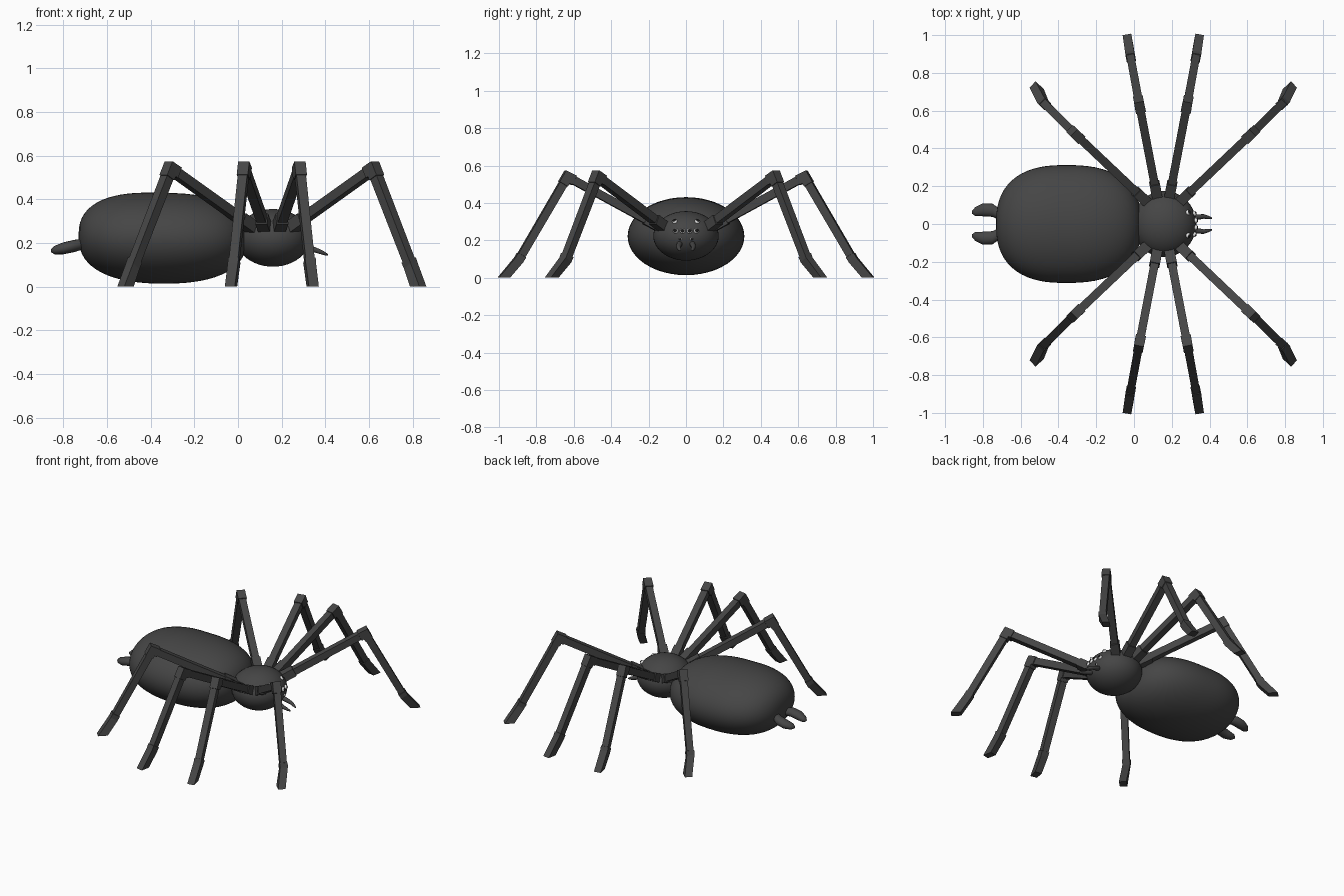
import bpy, bmesh
from math import sin, cos, pi
from mathutils import Vector

if "Cube" in bpy.data.objects:
    bpy.data.objects.remove(bpy.data.objects["Cube"], do_unlink=True)


def material(name, rgb):
    m = bpy.data.materials.new(name)
    m.use_nodes = True
    m.diffuse_color = (*rgb, 1)
    m.node_tree.nodes["Principled BSDF"].inputs["Base Color"].default_value = (*rgb, 1)
    return m


GREY = material("dark grey", (0.06, 0.06, 0.06))
WHITE = material("eye white", (0.8, 0.8, 0.8))
BLACK = material("pupil black", (0.01, 0.01, 0.01))


def finish(bm, name, mats, smooth=True):
    bmesh.ops.recalc_face_normals(bm, faces=bm.faces)
    mesh = bpy.data.meshes.new(name)
    bm.to_mesh(mesh)
    bm.free()
    ob = bpy.data.objects.new(name, mesh)
    bpy.context.collection.objects.link(ob)
    for m in mats:
        mesh.materials.append(m)
    for p in mesh.polygons:
        p.use_smooth = smooth
    return ob


def loft(name, rings, smooth):
    """Skin a list of closed rings of points and cap both ends."""
    bm = bmesh.new()
    vs = [[bm.verts.new(p) for p in ring] for ring in rings]
    n = len(vs[0])
    for a, b in zip(vs, vs[1:]):
        for i in range(n):
            j = (i + 1) % n
            bm.faces.new((a[i], a[j], b[j], b[i]))
    bm.faces.new(vs[0])
    bm.faces.new(vs[-1])
    return finish(bm, name, [GREY], smooth)


def tube(name, path, sides, smooth=True, squash=1):
    """Round tube through (x, y, z, radius) stations running along x."""
    rings = [[(x, y + r * cos(2 * pi * i / sides), z + squash * r * sin(2 * pi * i / sides))
              for i in range(sides)] for x, y, z, r in path]
    return loft(name, rings, smooth)


# Abdomen: blunt egg, wider than tall
MID, BACK, FRONT = -0.36, 0.37, 0.40
stations = []
for k in range(33):
    t = -cos(pi * k / 32) * 0.9999
    r = 0.312 * (1 - abs(t) ** 2.5) ** 0.4
    x = MID + t * (BACK if t < 0 else FRONT)
    stations.append((x, 0, 0.222 - 0.012 * min(t, 0), r))
tube("abdomen", stations, 48, squash=0.667)

# Head
HEAD, SIZE = Vector((0.16, 0, 0.224)), Vector((0.17, 0.175, 0.132))
bm = bmesh.new()
bmesh.ops.create_uvsphere(bm, u_segments=40, v_segments=24, radius=1)
bmesh.ops.scale(bm, vec=SIZE, verts=bm.verts)
bmesh.ops.translate(bm, vec=HEAD, verts=bm.verts)
finish(bm, "head", [GREY])


def eye(name, y, z, r):
    dy, dz = y / SIZE.y, (z - HEAD.z) / SIZE.z
    spot = Vector((HEAD.x + SIZE.x * (1 - dy * dy - dz * dz) ** 0.5, y, z))
    out = Vector(((spot.x - HEAD.x) / SIZE.x ** 2, y / SIZE.y ** 2,
                  (z - HEAD.z) / SIZE.z ** 2)).normalized()
    bm = bmesh.new()
    bmesh.ops.create_uvsphere(bm, u_segments=16, v_segments=12, radius=r)
    for f in bm.faces:
        f.material_index = int(f.calc_center_median().z > 0.75 * r)
    turn = Vector((0, 0, 1)).rotation_difference(out).to_matrix()
    bmesh.ops.rotate(bm, matrix=turn, verts=bm.verts)
    bmesh.ops.translate(bm, vec=spot, verts=bm.verts)
    finish(bm, name, [WHITE, BLACK])


def leg(name, side, fore, joints):
    """Square-section leg; joints are (reach in x, y, z, width, tangent or None)."""
    pts = [Vector((0.155 + fore * x, side * y, z)) for x, y, z, w in joints]
    flat = pts[-4] - pts[0]
    across = Vector((-flat.y, flat.x, 0)).normalized()
    rings = []
    for i, p in enumerate(pts):
        w = joints[i][3] / 2
        before = next((p - q for q in reversed(pts[:i]) if (p - q).length > 0.004), None)
        after = next((q - p for q in pts[i + 1:] if (q - p).length > 0.004), None)
        a = (before or after).normalized()
        b = (after or Vector((0, 0, -1))).normalized()
        tangent = (a + b).normalized() if after else b
        up = tangent.cross(across).normalized()
        mitre = 1 / max(0.6, a.dot(tangent))
        rings.append([p + across * w * s + up * w * mitre * u
                      for s, u in ((1, 1), (-1, 1), (-1, -1), (1, -1))])
    loft(name, rings, False)


def leg_joints(hip, knee, ankle, tip):
    """Add stepped collars at the hip, knee and ankle."""
    hip, knee, ankle, tip = map(Vector, (hip, knee, ankle, tip))
    on = lambda a, b, d: a + (b - a).normalized() * d
    plan = [(hip, 0.055), (on(hip, knee, 0.10), 0.055), (on(hip, knee, 0.101), 0.044),
            (on(knee, hip, 0.041), 0.044), (on(knee, hip, 0.04), 0.054), (knee, 0.052),
            (on(knee, ankle, 0.045), 0.052), (on(knee, ankle, 0.046), 0.044),
            (on(ankle, knee, 0.031), 0.042), (on(ankle, knee, 0.03), 0.05),
            (ankle, 0.048), (tip, 0.046)]
    return [(*p, w) for p, w in plan]


MIDDLE = leg_joints((0.03, 0.13, 0.265), (0.127, 0.635, 0.54),
                    (0.175, 0.895, 0.095), (0.187, 0.974, 0.001))
OUTER = leg_joints((0.08, 0.11, 0.265), (0.465, 0.475, 0.54),
                   (0.637, 0.645, 0.095), (0.67, 0.718, 0.001))

# Everything mirrored across the body
for side, tag in ((1, "a"), (-1, "b")):
    leg("front_leg_" + tag, side, 1, OUTER)
    leg("front_middle_leg_" + tag, side, 1, MIDDLE)
    leg("rear_middle_leg_" + tag, side, -1, MIDDLE)
    leg("rear_leg_" + tag, side, -1, OUTER)
    tube("spinneret_" + tag, [(-0.66, side * 0.03, 0.20, 0.025), (-0.71, side * 0.05, 0.195, 0.03),
                              (-0.75, side * 0.073, 0.187, 0.035), (-0.80, side * 0.075, 0.176, 0.034),
                              (-0.84, side * 0.066, 0.168, 0.024), (-0.857, side * 0.062, 0.165, 0.008)],
         16, squash=0.8)
    tube("fang_" + tag, [(0.29, side * 0.03, 0.19, 0.016), (0.33, side * 0.036, 0.177, 0.015),
                         (0.37, side * 0.04, 0.163, 0.012), (0.395, side * 0.035, 0.153, 0.009),
                         (0.412, side * 0.03, 0.146, 0.004)], 10)
    eye("upper_eye_" + tag, side * 0.06, 0.30, 0.014)
    eye("inner_eye_" + tag, side * 0.018, 0.25, 0.014)
    eye("outer_eye_" + tag, side * 0.055, 0.25, 0.014)
    eye("lower_eye_" + tag, side * 0.03, 0.208, 0.008)
